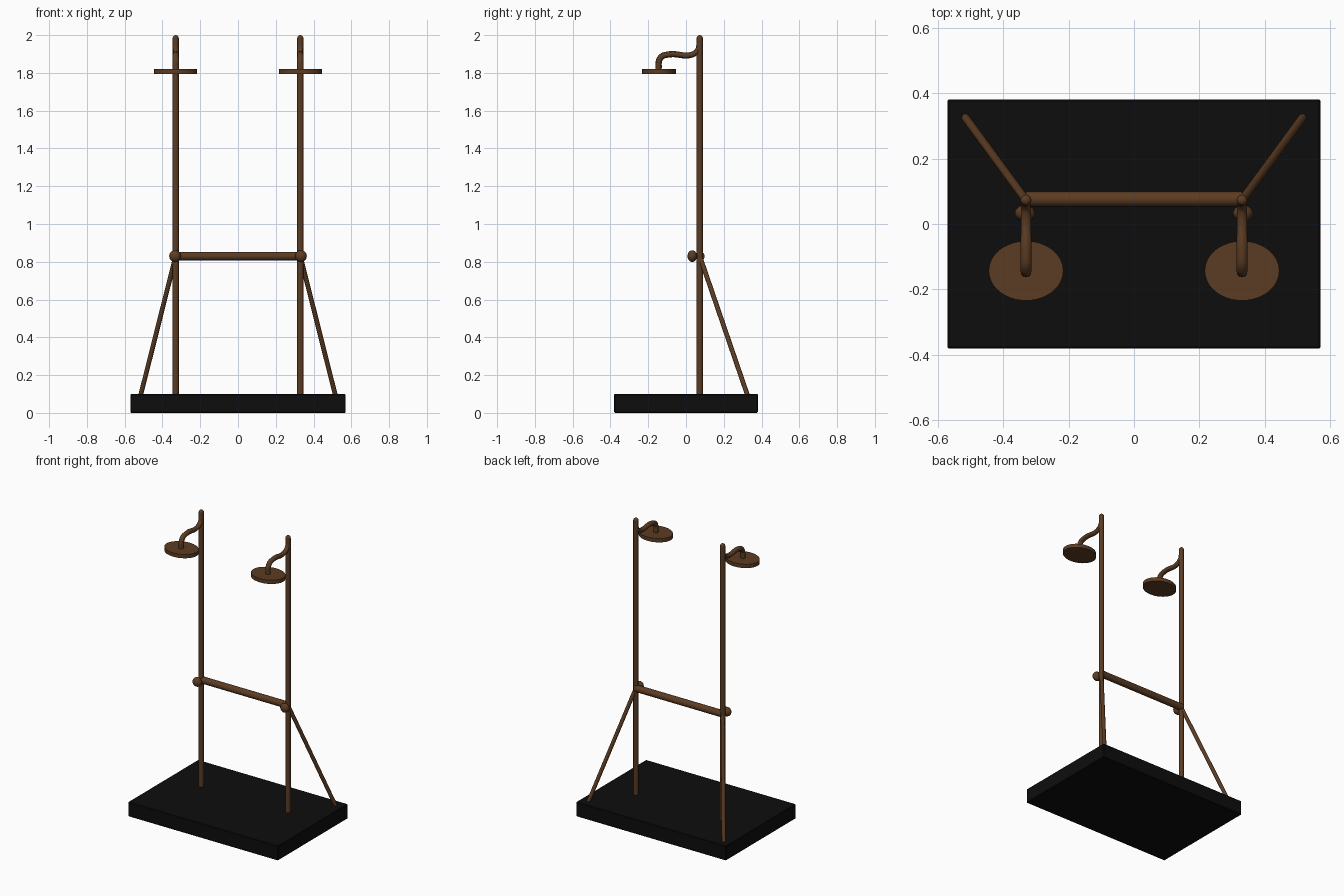
import bpy
from mathutils import Vector

cube = bpy.data.objects.get("Cube")
if cube:
    bpy.data.objects.remove(cube, do_unlink=True)


def make_material(name, rgb, rough):
    m = bpy.data.materials.new(name)
    m.use_nodes = True
    m.diffuse_color = (*rgb, 1)
    bsdf = m.node_tree.nodes["Principled BSDF"]
    bsdf.inputs["Base Color"].default_value = (*rgb, 1)
    bsdf.inputs["Roughness"].default_value = rough
    return m


bronze = make_material("dark bronze", (0.105, 0.045, 0.017), 0.5)
black = make_material("black", (0.004, 0.004, 0.004), 0.6)


def finish(obj, name, mat, smooth=True):
    obj.name = name
    obj.data.materials.clear()
    obj.data.materials.append(mat)
    if smooth:
        bpy.ops.object.select_all(action="DESELECT")
        obj.select_set(True)
        bpy.context.view_layer.objects.active = obj
        bpy.ops.object.shade_smooth_by_angle()
    return obj


def rod(name, a, b, radius, sides=24):
    a, b = Vector(a), Vector(b)
    axis = b - a
    bpy.ops.mesh.primitive_cylinder_add(
        vertices=sides, radius=radius, depth=axis.length, location=(a + b) / 2,
        rotation=axis.to_track_quat("Z", "Y").to_euler())
    return finish(bpy.context.object, name, bronze)


def ball(name, loc, size):
    bpy.ops.mesh.primitive_uv_sphere_add(segments=24, ring_count=12, radius=1, location=loc)
    bpy.context.object.scale = size
    return finish(bpy.context.object, name, bronze)


def tube(name, points, radii):
    curve = bpy.data.curves.new(name, "CURVE")
    curve.dimensions = "3D"
    curve.bevel_depth = 1
    curve.bevel_resolution = 4
    curve.resolution_u = 6
    curve.use_fill_caps = True
    spline = curve.splines.new("BEZIER")
    spline.bezier_points.add(len(points) - 1)
    for bp, co, r in zip(spline.bezier_points, points, radii):
        bp.co, bp.radius = co, r
        bp.handle_left_type = bp.handle_right_type = "AUTO"
    obj = bpy.data.objects.new(name, curve)
    bpy.context.collection.objects.link(obj)
    bpy.ops.object.select_all(action="DESELECT")
    obj.select_set(True)
    bpy.context.view_layer.objects.active = obj
    bpy.ops.object.convert(target="MESH")
    return finish(bpy.context.object, name, bronze)


# Base slab with slightly softened edges
bpy.ops.mesh.primitive_cube_add(size=1, location=(0, 0, 0.05))
base = bpy.context.object
base.scale = (1.14, 0.76, 0.1)
bpy.ops.object.transform_apply(location=False, rotation=False, scale=True)
finish(base, "base", black, smooth=False)
bevel = base.modifiers.new("soft edges", "BEVEL")
bevel.width = 0.004

POST_Y = 0.073
BAR_Z = 0.83

# Horizontal bar between the posts
rod("cross_bar", (-0.33, POST_Y + 0.003, BAR_Z), (0.33, POST_Y + 0.003, BAR_Z), 0.023)

for side, s in (("left", 1), ("right", -1)):
    x = 0.33 * s

    # Upright post with rounded tip
    rod(side + "_post", (x, POST_Y, 0.09), (x, POST_Y, 1.983), 0.0165)
    ball(side + "_post_tip", (x, POST_Y, 1.983), (0.0165, 0.0165, 0.017))

    # Rear diagonal brace
    rod(side + "_brace", (x, POST_Y, BAR_Z), (0.515 * s, 0.325, 0.095), 0.0125)

    # Valve knob and its stem in front of the post
    ball(side + "_knob", (x * 1.01, 0.033, BAR_Z), (0.031, 0.025, 0.031))
    rod(side + "_knob_stem", (x, 0.033, BAR_Z), (x, POST_Y, BAR_Z), 0.012)

    # Curved arm: runs down the post top, forward, then down to the head
    tube(side + "_arm",
         [(x, 0.068, 1.975), (x, 0.061, 1.92), (x, 0.03, 1.896), (x, -0.09, 1.898),
          (x, -0.135, 1.88), (x, -0.146, 1.815)],
         [0.012, 0.014, 0.0155, 0.0165, 0.0165, 0.0165])

    # Oval shower head
    bpy.ops.mesh.primitive_cylinder_add(vertices=48, radius=1, depth=2,
                                        location=(x, -0.143, 1.807))
    bpy.context.object.scale = (0.114, 0.091, 0.013)
    bpy.ops.object.transform_apply(location=False, rotation=False, scale=True)
    finish(bpy.context.object, side + "_shower_head", bronze)
